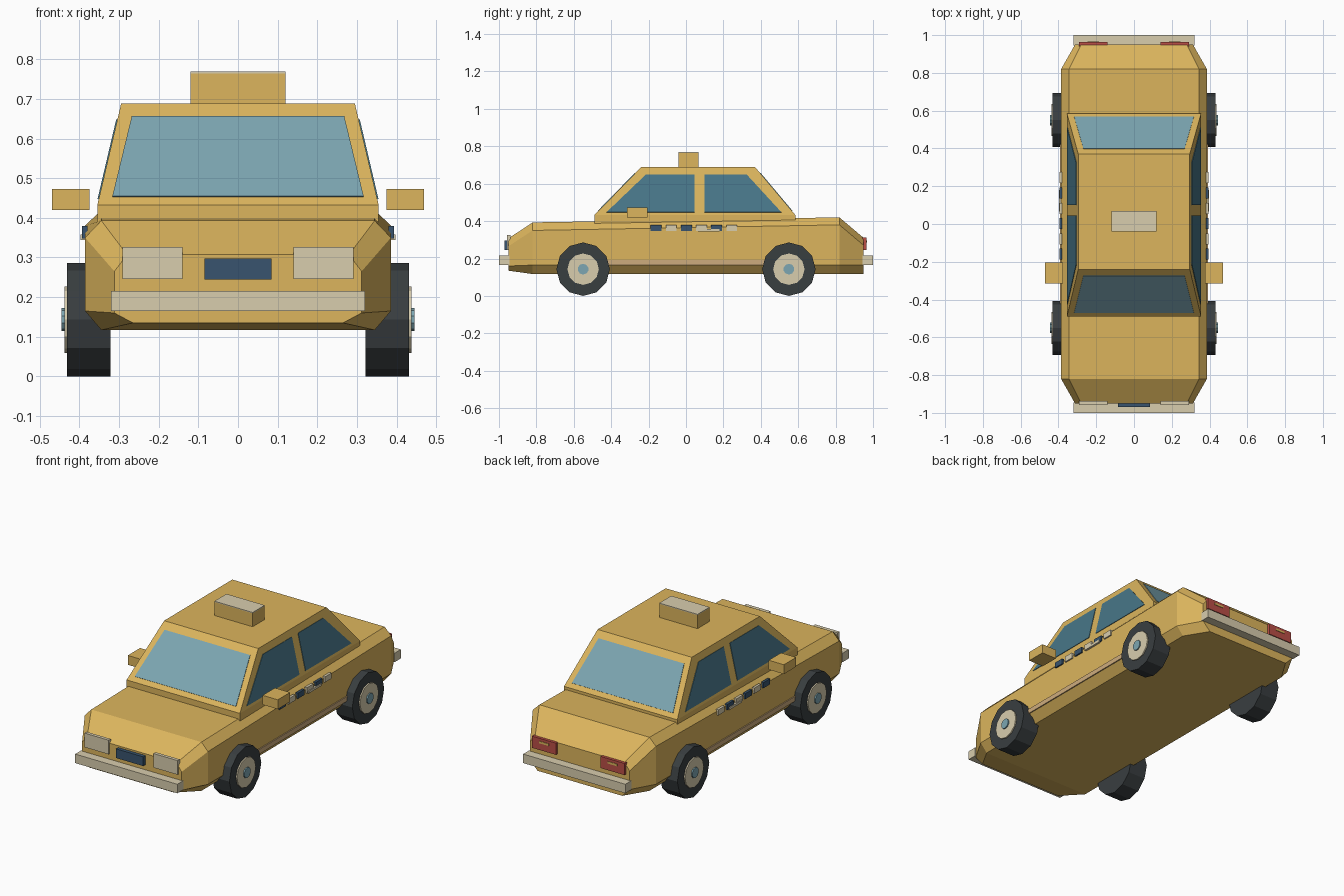
import bpy, bmesh, math
from mathutils import Vector

cube = bpy.data.objects.get("Cube")
if cube:
    bpy.data.objects.remove(cube, do_unlink=True)


def material(name, r, g, b):
    # sRGB 0-255 to linear
    lin = [((c / 255 + 0.055) / 1.055) ** 2.4 for c in (r, g, b)] + [1]
    m = bpy.data.materials.new(name)
    m.use_nodes = True
    m.diffuse_color = lin
    m.node_tree.nodes["Principled BSDF"].inputs["Base Color"].default_value = lin
    return m


gold = material("gold paint", 220, 181, 93)
glass = material("light glass", 124, 166, 178)
side_glass = material("side glass", 71, 118, 136)
navy = material("navy", 56, 84, 110)
cream = material("cream", 216, 205, 174)
rubber = material("rubber", 57, 62, 64)
red = material("red lamp", 186, 78, 70)
tan = material("tan trim", 206, 172, 125)


def finish(name, bm, *mats):
    bmesh.ops.recalc_face_normals(bm, faces=bm.faces)
    me = bpy.data.meshes.new(name)
    bm.to_mesh(me)
    bm.free()
    for m in mats:
        me.materials.append(m)
    ob = bpy.data.objects.new(name, me)
    bpy.context.scene.collection.objects.link(ob)
    return ob


def loft(name, rings, mat):
    # closed skin through rings of equal point count, capped at both ends
    bm = bmesh.new()
    loops = [[bm.verts.new(p) for p in ring] for ring in rings]
    n = len(loops[0])
    for a, b in zip(loops, loops[1:]):
        for i in range(n):
            j = (i + 1) % n
            bm.faces.new((a[i], a[j], b[j], b[i]))
    bm.faces.new(loops[0])
    bm.faces.new(loops[-1])
    return finish(name, bm, mat)


def box(name, x, y, z, mat):
    ring = lambda h: [(x[0], y[0], h), (x[1], y[0], h), (x[1], y[1], h), (x[0], y[1], h)]
    return loft(name, [ring(z[0]), ring(z[1])], mat)


def plate(name, pts, mat, half=0.004):
    pts = [Vector(p) for p in pts]
    n = (pts[1] - pts[0]).cross(pts[2] - pts[0]).normalized() * half
    return loft(name, [[p - n for p in pts], [p + n for p in pts]], mat)


def cylinder(name, radius, sides, x0, x1, y, z, mat):
    ang = [math.tau * i / sides for i in range(sides)]
    return loft(name, [[(x, y + radius * math.sin(a), z + radius * math.cos(a))
                        for a in ang] for x in (x0, x1)], mat)


# Lower body: bevelled section carried from nose to tail
def section(y, w, w_top, w_bottom, z0, z1, z2, z3):
    half = [(w_bottom, z0), (w, z1), (w, z2), (w_top, z3)]
    return [(x, y, z) for x, z in half] + [(-x, y, z) for x, z in reversed(half)]


loft("body", [
    section(-0.95, 0.312, 0.28, 0.265, 0.135, 0.16, 0.265, 0.307),
    section(-0.82, 0.386, 0.345, 0.345, 0.117, 0.165, 0.35, 0.393),
    section(0.82, 0.386, 0.345, 0.345, 0.117, 0.165, 0.38, 0.42),
    section(0.95, 0.312, 0.28, 0.265, 0.117, 0.165, 0.27, 0.31)], gold)


# Cabin
def cabin_ring(w, front, back, z):
    return [(-w, front, z), (w, front, z), (w, back, z), (-w, back, z)]


loft("cabin", [cabin_ring(0.355, -0.49, 0.585, 0.38),
               cabin_ring(0.355, -0.49, 0.585, 0.432),
               cabin_ring(0.295, -0.24, 0.37, 0.688)], gold)

rise = lambda z: (z - 0.432) / 0.256
cabin_x = lambda z: 0.355 - 0.06 * rise(z)
front_y = lambda z: -0.49 + 0.25 * rise(z)
back_y = lambda z: 0.585 - 0.215 * rise(z)

# Windscreen and rear window
low, high = 0.453, 0.655
for name, fy in (("windscreen", front_y), ("rear_window", back_y)):
    plate(name, [(-0.317, fy(low), low), (0.317, fy(low), low),
                 (0.268, fy(high), high), (-0.268, fy(high), high)], glass, 0.003)

# Roof sign with a cream top
box("roof_sign", (-0.12, 0.12), (-0.04, 0.068), (0.68, 0.764), gold)
box("roof_sign_top", (-0.12, 0.12), (-0.04, 0.068), (0.764, 0.769), cream)

# Bumpers
for name, y in (("front_bumper", (-1, -0.945)), ("rear_bumper", (0.945, 1))):
    box(name, (-0.32, 0.32), y, (0.165, 0.216), cream)

box("front_plate", (-0.085, 0.085), (-0.97, -0.945), (0.245, 0.297), navy)

# Parts repeated on both sides
for side, s in (("left", 1), ("right", -1)):
    sx = lambda a, b: tuple(sorted((s * a, s * b)))

    # Side windows follow the slope of the cabin
    for part, ys in (("front", (-0.425, 0.045, 0.045, -0.215)),
                     ("rear", (0.10, 0.51, 0.325, 0.10))):
        zs = (0.447, 0.447, 0.648, 0.648)
        plate(f"{side}_{part}_window",
              [(s * cabin_x(z), y, z) for y, z in zip(ys, zs)], side_glass, 0.003)

    box(f"{side}_mirror", sx(0.375, 0.47), (-0.315, -0.205), (0.42, 0.473), gold)
    box(f"{side}_headlight", sx(0.14, 0.292), (-0.957, -0.938), (0.246, 0.326), cream)
    box(f"{side}_taillight", sx(0.14, 0.29), (0.935, 0.964), (0.246, 0.312), red)
    box(f"{side}_taillight_inset", sx(0.185, 0.245), (0.955, 0.967), (0.285, 0.297), gold)
    box(f"{side}_sill_trim", sx(0.38, 0.392), (-0.43, 0.43), (0.165, 0.192), tan)
    box(f"{side}_door_handle", sx(0.38, 0.398), (0.065, 0.18), (0.344, 0.358), cream)

    # Chequered strip
    for i in range(6):
        y = -0.16 + 0.081 * i
        box(f"{side}_check_{i + 1}", sx(0.38, 0.394), (y - 0.029, y + 0.029),
            (0.348, 0.38), cream if i % 2 else navy)

    # Wheels
    for end, y in (("front", -0.55), ("rear", 0.55)):
        name = f"{side}_{end}"
        cylinder(f"{name}_tyre", 0.143, 12, s * 0.322, s * 0.431, y, 0.143, rubber)
        cylinder(f"{name}_rim", 0.084, 12, s * 0.40, s * 0.438, y, 0.143, cream)
        cylinder(f"{name}_hub", 0.029, 10, s * 0.42, s * 0.445, y, 0.143, glass)
